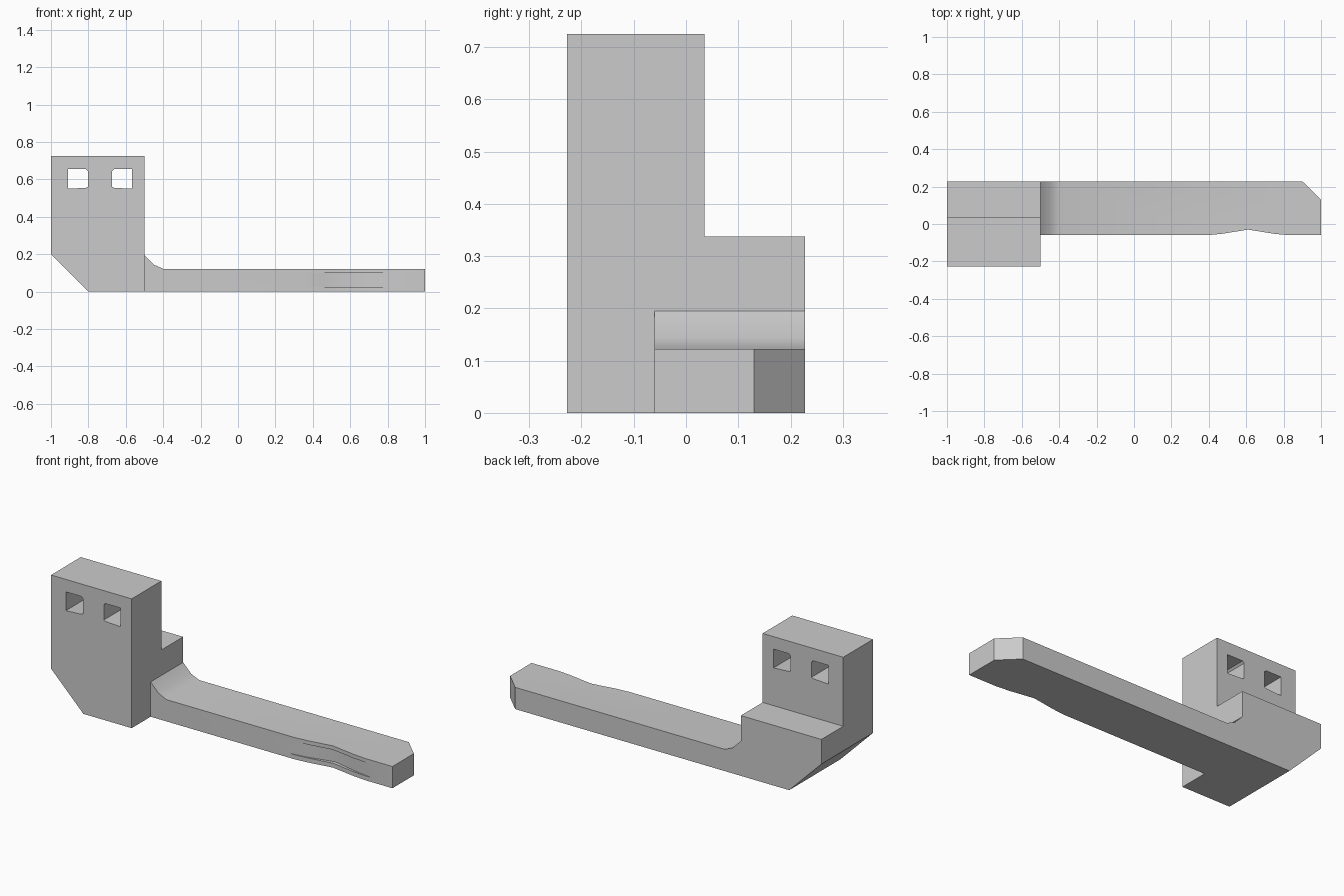
import bpy, bmesh
from math import radians

if "Cube" in bpy.data.objects:
    bpy.data.objects.remove(bpy.data.objects["Cube"], do_unlink=True)

grey = bpy.data.materials.new("plain grey")
grey.use_nodes = True
colour = (0.6, 0.6, 0.6, 1)
grey.diffuse_color = colour
grey.node_tree.nodes["Principled BSDF"].inputs["Base Color"].default_value = colour


def prism(name, outline, axis, low, high):
    """Extrude a flat outline along y (outline in x, z) or z (outline in x, y)."""
    bm = bmesh.new()
    place = (lambda a, b: (a, low, b)) if axis == "y" else (lambda a, b: (a, b, low))
    face = bm.faces.new([bm.verts.new(place(a, b)) for a, b in outline])
    out = bmesh.ops.extrude_face_region(bm, geom=[face])
    verts = [g for g in out["geom"] if isinstance(g, bmesh.types.BMVert)]
    shift = (0, high - low, 0) if axis == "y" else (0, 0, high - low)
    bmesh.ops.translate(bm, verts=verts, vec=shift)
    bmesh.ops.recalc_face_normals(bm, faces=bm.faces)
    mesh = bpy.data.meshes.new(name)
    bm.to_mesh(mesh)
    bm.free()
    mesh.materials.append(grey)
    obj = bpy.data.objects.new(name, mesh)
    bpy.context.collection.objects.link(obj)
    return obj


def combine(target, tool, operation):
    """Apply a boolean and discard the tool object."""
    mod = target.modifiers.new(operation, "BOOLEAN")
    mod.operation, mod.object, mod.solver = operation, tool, "EXACT"
    bpy.context.view_layer.objects.active = target
    bpy.ops.object.modifier_apply(modifier=mod.name)
    bpy.data.objects.remove(tool, do_unlink=True)


# Arm and low rear block share one profile, with a soft fillet between them
body = prism("bracket_arm", [(-1, 0.2), (-0.8, 0), (1, 0), (1, 0.122), (-0.4, 0.122),
                             (-0.45, 0.144), (-0.5, 0.195), (-0.5, 0.338), (-1, 0.338)],
             "y", -0.06, 0.228)

# Tall front block with a sloped lower corner
tall = prism("tall_block", [(-1, 0.2), (-0.8, 0), (-0.5, 0), (-0.5, 0.725), (-1, 0.725)],
             "y", -0.228, 0.035)
combine(body, tall, "UNION")

# Pair of mirrored mounting holes
for side in (-1, 1):
    hole = [(0.065, 0.56), (0.075, 0.555), (0.17, 0.55), (0.17, 0.655), (0.075, 0.655), (0.065, 0.645)]
    cutter = prism("hole_cutter", [(-0.738 + side * x, z) for x, z in hole], "y", -0.4, 0.4)
    combine(body, cutter, "DIFFERENCE")

# Cut-off rear corner of the arm tip
corner = prism("corner_cutter", [(0.9, 0.228), (1, 0.13), (1.2, -0.066), (1.2, 0.4), (0.72, 0.4)],
               "z", -0.2, 0.4)
combine(body, corner, "DIFFERENCE")

# Shallow finger notch in the front edge, then a deeper slot inside it
for start, end, depth, low, high in ((0.39, 0.83, -0.03, -0.2, 0.4), (0.36, 0.87, -0.01, 0.025, 0.1)):
    span = end - start
    curve = [(start, -0.06), (start + span * 0.18, -0.06 + (depth + 0.06) * 0.25), (0.61, depth),
             (end - span * 0.18, -0.06 + (depth + 0.06) * 0.25), (end, -0.06)]
    cutter = prism("notch_cutter", curve + [(end, -0.2), (start, -0.2)], "z", low, high)
    combine(body, cutter, "DIFFERENCE")

body.name = "bracket"
bpy.ops.object.select_all(action="DESELECT")
body.select_set(True)
bpy.context.view_layer.objects.active = body
bpy.ops.object.shade_smooth_by_angle(angle=radians(30))
